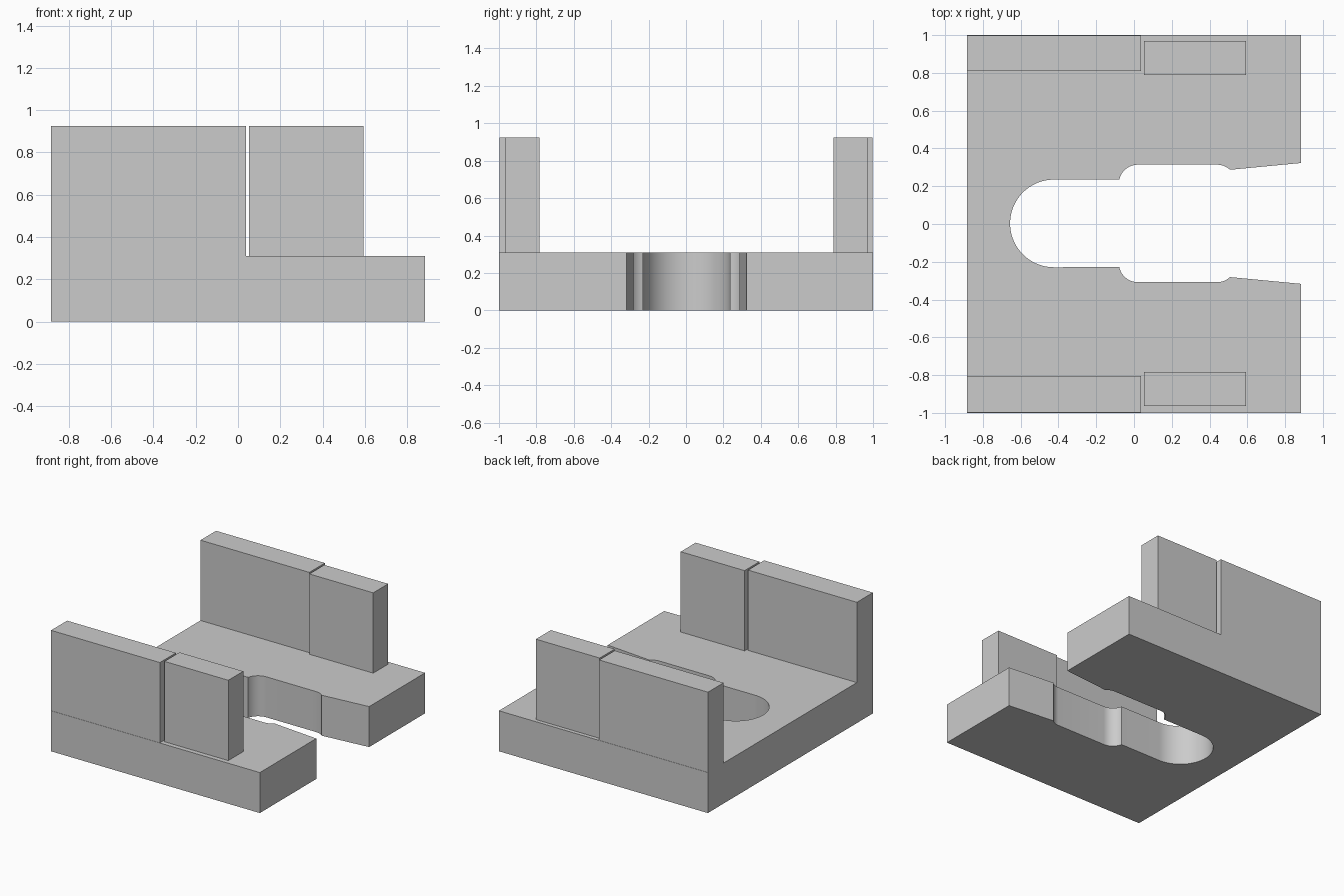
import bpy
import bmesh
from math import cos, sin, radians

if "Cube" in bpy.data.objects:
    bpy.data.objects.remove(bpy.data.objects["Cube"], do_unlink=True)

BASE_TOP, WALL_TOP = 0.31, 0.925
HALF_X = 0.885
SHIFT = 0.003  # the slot and short walls sit slightly towards the back

# Single grey material
GREY = (0.6, 0.6, 0.6, 1.0)
grey = bpy.data.materials.new("plain grey")
grey.use_nodes = True
grey.diffuse_color = GREY
grey.node_tree.nodes["Principled BSDF"].inputs["Base Color"].default_value = GREY


def extrude_outline(name, outline, z0, z1):
    """Closed solid from a flat outline raised from z0 to z1."""
    bm = bmesh.new()
    face = bm.faces.new([bm.verts.new((x, y, z0)) for x, y in outline])
    raised = bmesh.ops.extrude_face_region(bm, geom=[face])["geom"]
    for v in raised:
        if isinstance(v, bmesh.types.BMVert):
            v.co.z = z1
    bmesh.ops.recalc_face_normals(bm, faces=bm.faces)
    mesh = bpy.data.meshes.new(name)
    bm.to_mesh(mesh)
    bm.free()
    mesh.materials.append(grey)
    obj = bpy.data.objects.new(name, mesh)
    bpy.context.collection.objects.link(obj)
    return obj


def box(name, x0, x1, y0, y1, z0, z1):
    return extrude_outline(name, [(x0, y0), (x1, y0), (x1, y1), (x0, y1)], z0, z1)


def arc(cx, cy, r, start, end, steps):
    angles = [radians(start + (end - start) * i / steps) for i in range(steps + 1)]
    return [(cx + r * cos(a), cy + r * sin(a)) for a in angles]


# Base plate with a keyhole slot that flares open at the right edge
upper = [(HALF_X, 0.32)]
upper += arc(0.44, 0.211, 0.1, 47, 90, 8)
upper += arc(0.02, 0.211, 0.1, 90, 168, 12)
upper += arc(-0.424, 0, 0.232, 90, 180, 24)
lower = [(x, -y) for x, y in reversed(upper[:-1])]
slot = [(x, y + SHIFT) for x, y in upper + lower]
corners = [(HALF_X, -1), (-HALF_X, -1), (-HALF_X, 1), (HALF_X, 1)]
base = extrude_outline("base_plate", slot + corners, 0, BASE_TOP)
bpy.ops.object.select_all(action="DESELECT")
base.select_set(True)
bpy.context.view_layer.objects.active = base
bpy.ops.object.shade_smooth_by_angle(angle=radians(25))

# Long walls along the outer edges
box("back_long_wall", -HALF_X, 0.037, 0.81, 0.998, BASE_TOP, WALL_TOP)
box("front_long_wall", -HALF_X, 0.037, -0.998, -0.804, BASE_TOP, WALL_TOP)

# Short walls, separated by a thin gap and set slightly inwards
for name, side in (("back_short_wall", 1), ("front_short_wall", -1)):
    y0, y1 = sorted((side * 0.786 + SHIFT, side * 0.967 + SHIFT))
    box(name, 0.052, 0.593, y0, y1, BASE_TOP, WALL_TOP)
